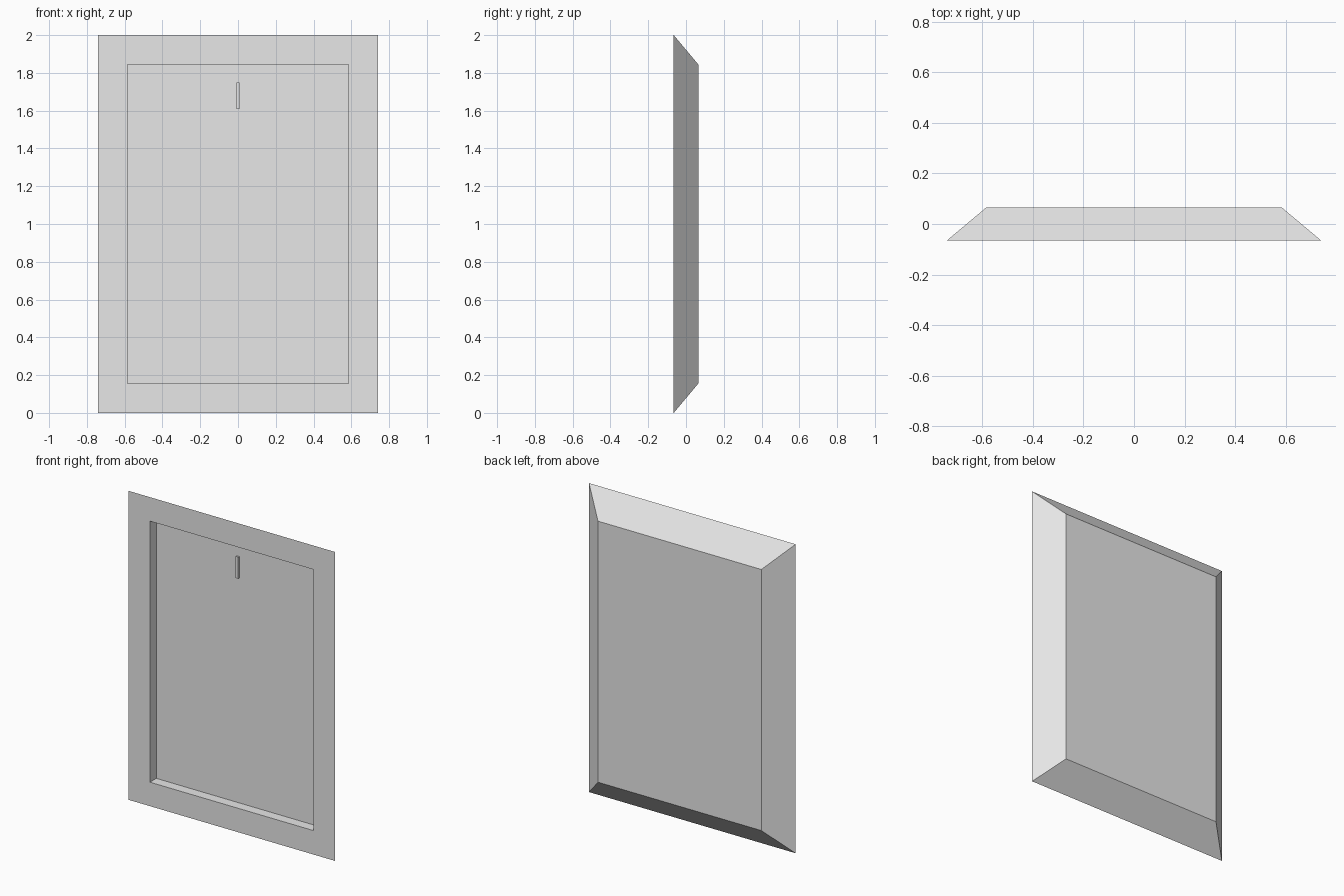
import bpy
import bmesh

cube = bpy.data.objects.get("Cube")
if cube:
    bpy.data.objects.remove(cube, do_unlink=True)

HALF_W, HEIGHT = 0.74, 2.0      # outer front rectangle
BORDER = 0.155                  # width of the flat rim
FRONT, FLOOR, BACK = -0.065, 0.0, 0.065

grey = bpy.data.materials.new("plain grey")
grey.use_nodes = True
grey.diffuse_color = (0.8, 0.8, 0.8, 1)
grey.node_tree.nodes["Principled BSDF"].inputs["Base Color"].default_value = (0.8, 0.8, 0.8, 1)


def add_object(name, bm):
    bmesh.ops.recalc_face_normals(bm, faces=bm.faces)
    mesh = bpy.data.meshes.new(name)
    bm.to_mesh(mesh)
    bm.free()
    mesh.materials.append(grey)
    obj = bpy.data.objects.new(name, mesh)
    bpy.context.collection.objects.link(obj)
    return obj


def rectangle(bm, inset, y):
    x, low, high = HALF_W - inset, inset, HEIGHT - inset
    return [bm.verts.new(p) for p in ((-x, y, low), (x, y, low), (x, y, high), (-x, y, high))]


# Frame: back panel, sloping sides, flat rim, straight recess walls and floor
bm = bmesh.new()
rings = [rectangle(bm, inset, y) for inset, y in
         ((BORDER, BACK), (0, FRONT), (BORDER, FRONT), (BORDER, FLOOR))]
bm.faces.new(rings[0])
bm.faces.new(rings[-1])
for a, b in zip(rings, rings[1:]):
    for i in range(4):
        j = (i + 1) % 4
        bm.faces.new((a[i], a[j], b[j], b[i]))
add_object("frame", bm)

# Small upright hanging tab on the recess floor
bm = bmesh.new()
bmesh.ops.create_cube(bm, size=1)
bmesh.ops.scale(bm, vec=(0.018, 0.012, 0.14), verts=bm.verts)
bmesh.ops.translate(bm, vec=(0, FLOOR - 0.005, 1.68), verts=bm.verts)
add_object("hanging_tab", bm)
